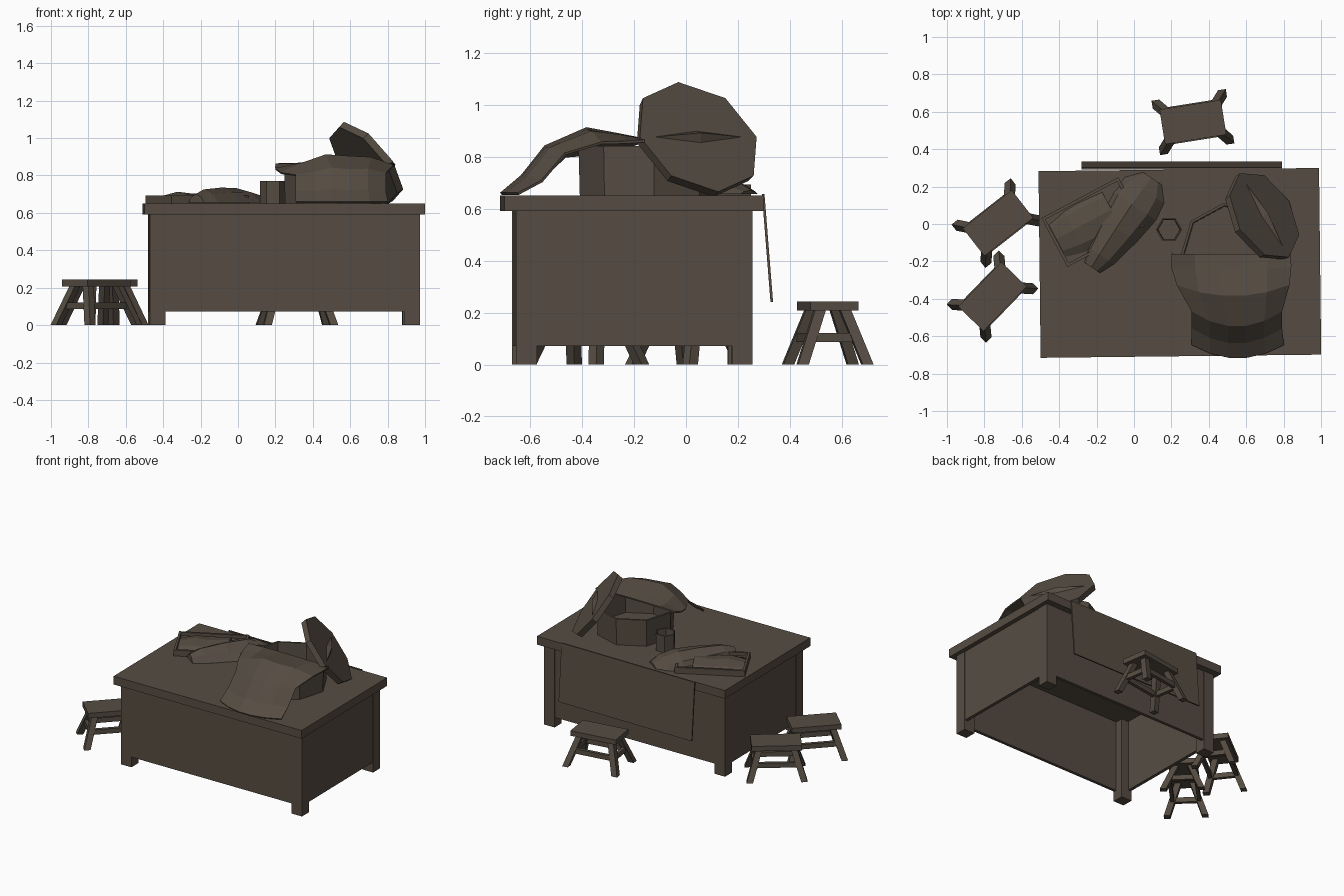
import bpy, bmesh, math
from mathutils import Matrix, Vector

if "Cube" in bpy.data.objects:
    bpy.data.objects.remove(bpy.data.objects["Cube"])

brown = bpy.data.materials.new("weathered brown")
brown.diffuse_color = (0.092, 0.073, 0.055, 1)
brown.use_nodes = True
brown.node_tree.nodes["Principled BSDF"].inputs["Base Color"].default_value = brown.diffuse_color
I4 = Matrix.Identity(4)


def finish(name, bm, m=I4):
    bmesh.ops.recalc_face_normals(bm, faces=bm.faces)
    bm.transform(m)
    me = bpy.data.meshes.new(name)
    bm.to_mesh(me)
    bm.free()
    me.materials.append(brown)
    ob = bpy.data.objects.new(name, me)
    bpy.context.collection.objects.link(ob)
    return ob


def place(x, y, z, deg):
    return Matrix.Translation((x, y, z)) @ Matrix.Rotation(math.radians(deg), 4, 'Z')


def box(name, x0, x1, y0, y1, z0, z1, m=I4):
    bm = bmesh.new()
    bmesh.ops.create_cube(bm, size=1)
    for v in bm.verts:
        v.co = (x0 if v.co.x < 0 else x1, y0 if v.co.y < 0 else y1, z0 if v.co.z < 0 else z1)
    return finish(name, bm, m)


def slanted_leg(name, foot, top, w, m):
    bm = bmesh.new()
    bmesh.ops.create_cube(bm, size=1)
    for v in bm.verts:
        end = Vector(foot if v.co.z < 0 else top)
        v.co = end + Vector((v.co.x * w, v.co.y * w, 0))
    return finish(name, bm, m)


def loft(name, rings, closed, caps=False, m=I4):
    bm = bmesh.new()
    vs = [[bm.verts.new(p) for p in r] for r in rings]
    n = len(vs[0])
    for a, b in zip(vs, vs[1:]):
        for i in range(n if closed else n - 1):
            j = (i + 1) % n
            bm.faces.new((a[i], a[j], b[j], b[i]))
    if caps:
        bm.faces.new(vs[0])
        bm.faces.new(vs[-1])
    return finish(name, bm, m)


def ring(r, z, n, phase, sx=1):
    a = [math.radians(phase) + math.tau * i / n for i in range(n)]
    return [(r * sx * math.cos(t), r * math.sin(t), z) for t in a]


# Table: top, legs and side panels, turned very slightly
T = place(0.245, -0.207, 0, 0.65)
box("table_top", -0.75, 0.75, -0.5, 0.498, 0.59, 0.65, T)
for sx in (-1, 1):
    for sy in (-1, 1):
        cx, cy = sx * 0.68, sy * 0.415
        box("table_leg", cx - 0.042, cx + 0.042, cy - 0.04, cy + 0.04, 0, 0.59, T)
for s in (-1, 1):
    a, b = sorted((s * 0.43, s * 0.452))
    box("long_panel", -0.68, 0.68, a, b, 0.072, 0.59, T)
    a, b = sorted((s * 0.695, s * 0.718))
    box("end_panel", a, b, -0.4, 0.4, 0.072, 0.59, T)

# Thin board leaning on the back edge
loft("leaning_board", [[(x, 0.292, 0.655), (x, 0.302, 0.655), (x, 0.335, 0.24), (x, 0.325, 0.24)]
                       for x in (-0.28, 0.79)], True, True)

# Three stools
for x, y, deg in ((0.315, 0.545, 9), (-0.727, 0.005, 38), (-0.757, -0.388, 46)):
    M = place(x, y, 0, deg)
    box("stool_seat", -0.166, 0.166, -0.094, 0.094, 0.207, 0.243, M)
    for sx in (-1, 1):
        for sy in (-1, 1):
            slanted_leg("stool_leg", (sx * 0.18, sy * 0.126, 0), (sx * 0.115, sy * 0.05, 0.207), 0.042, M)
    for s in (-1, 1):
        box("stool_long_rail", -0.14, 0.14, s * 0.088 - 0.012, s * 0.088 + 0.012, 0.087, 0.122, M)
        box("stool_short_rail", s * 0.148 - 0.012, s * 0.148 + 0.012, -0.09, 0.09, 0.087, 0.122, M)

# Open eight-sided basin and six-sided mug
loft("basin", [ring(r, z, 8, 6) for r, z in ((0.26, 0.65), (0.265, 0.84), (0.25, 0.84), (0.245, 0.67))],
     True, True, Matrix.Translation((0.51, -0.15, 0)))
loft("mug", [ring(r, z, 6, 0) for r, z in ((0.068, 0.65), (0.07, 0.77), (0.062, 0.77), (0.058, 0.665))],
     True, True, Matrix.Translation((0.187, -0.03, 0)))

# Eight-sided lid leaning against the basin, with a ridge handle
n = Vector((0.70, 0.41, 0.585)).normalized()
u = Vector((n.y, -n.x, 0)).normalized()
v = n.cross(u)
if v.z < 0:
    u, v = -u, -v
L = Matrix.Translation((0.685, 0.04, 0.865)) @ Matrix((u, v, n)).transposed().to_4x4()
loft("lid", [ring(0.255, -0.022, 8, 0), ring(0.26, 0.018, 8, 0)], True, True, L)
loft("lid_handle", [[(x, -w, 0.015), (x, 0, h), (x, w, 0.015)]
                    for x, w, h in ((-0.2, 0.002, 0.017), (0, 0.03, 0.045), (0.2, 0.002, 0.017))],
     True, True, L)

# Cloth draped from the basin over the table:
# (y, z, left x, right x, edge set-back, left drop, right drop)
rows = ((-0.16, 0.865, 0.20, 0.84, 0.0, 0.005, 0.005), (-0.25, 0.88, 0.20, 0.84, 0.02, 0.05, 0.02),
        (-0.385, 0.907, 0.23, 0.83, 0.06, 0.10, 0.05), (-0.545, 0.835, 0.31, 0.79, 0.08, 0.04, 0.02),
        (-0.635, 0.72, 0.31, 0.79, 0.08, 0.01, 0.01), (-0.715, 0.657, 0.31, 0.80, 0.07, 0, 0))
grid = []
for i, (y, z, x0, x1, back, dl, dr) in enumerate(rows):
    line = []
    for k in range(6):
        t = k / 5
        e = (2 * t - 1) ** 2
        drop = dl if k < 3 else dr
        line.append((x0 + (x1 - x0) * t, y + back * e, z - drop * e + 0.005 * (-1) ** k * (0 < i < 5)))
    grid.append(line)
cloth = loft("draped_cloth", grid, False)
mod = cloth.modifiers.new("thickness", 'SOLIDIFY')
mod.thickness = 0.01
mod.offset = 0

# Shallow tray with a raised rim
P = place(-0.22, 0.01, 0, 28)
box("tray_floor", -0.23, 0.23, -0.145, 0.145, 0.65, 0.67, P)
for s in (-1, 1):
    box("tray_long_rim", -0.233, 0.233, s * 0.14 - 0.008, s * 0.14 + 0.008, 0.65, 0.693, P)
    box("tray_short_rim", s * 0.225 - 0.008, s * 0.225 + 0.008, -0.14, 0.14, 0.65, 0.693, P)


# Low-poly folded cloths: stations (position along, half width, height)
def bundle(name, stations, base, m):
    loft(name, [[(x, -w, base), (x, -0.6 * w, base + 0.7 * h), (x, 0.1 * w, base + h),
                 (x, 0.75 * w, base + 0.6 * h), (x, w, base)] for x, w, h in stations], True, True, m)


bundle("tray_contents", ((-0.215, 0.1, 0.02), (-0.11, 0.125, 0.045), (-0.02, 0.13, 0.035), (0.12, 0.12, 0.045)),
       0.668, place(-0.22, 0.01, 0, 28))
bundle("folded_cloth", ((-0.3, 0.05, 0.045), (-0.22, 0.085, 0.07), (-0.05, 0.12, 0.08), (0.1, 0.14, 0.078),
                        (0.2, 0.125, 0.055), (0.275, 0.06, 0.015)),
       0.655, place(-0.055, 0.015, 0, 56))
